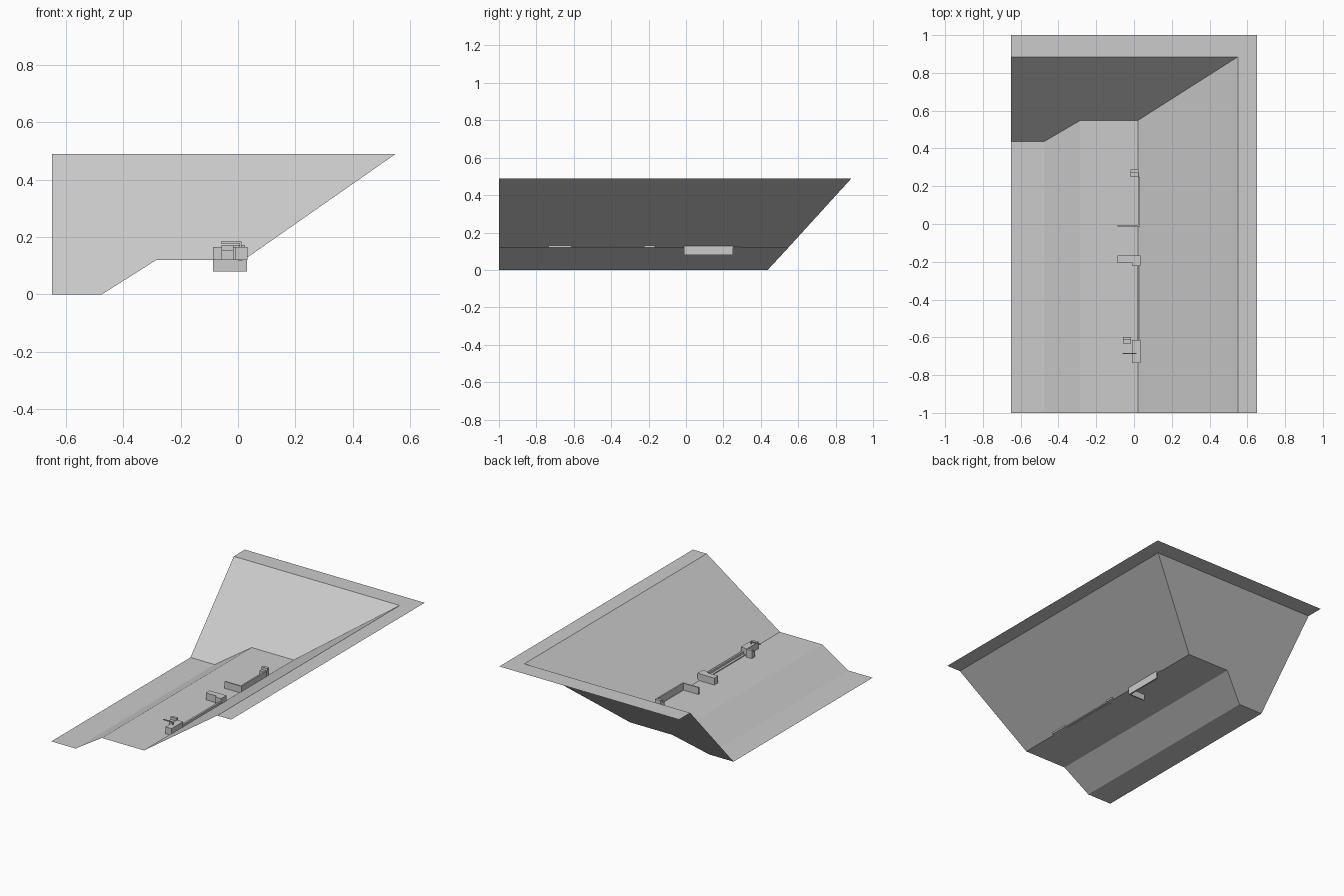
import bpy

if "Cube" in bpy.data.objects:
    bpy.data.objects.remove(bpy.data.objects["Cube"])

G = 0.12  # height of the middle terrace


def mesh_object(name, verts, faces):
    me = bpy.data.meshes.new(name)
    me.from_pydata(verts, [], faces)
    me.update()
    ob = bpy.data.objects.new(name, me)
    bpy.context.collection.objects.link(ob)
    return ob


def box(name, x, y, z):
    v = [(a, b, c) for c in z for b in y for a in x]
    f = [(0, 2, 3, 1), (4, 5, 7, 6), (0, 1, 5, 4),
         (2, 6, 7, 3), (0, 4, 6, 2), (1, 3, 7, 5)]
    return mesh_object(name, v, f)


# Terraced ground: cross-section (x, z) run from the front to the foot of the
# sloping back wall (y)
profile = [(-0.65, 0.0, 0.437), (-0.475, 0.0, 0.437), (-0.285, G, 0.548),
           (0.02, G, 0.548), (0.55, 0.49, 0.885)]
n = len(profile)
verts = [(x, -1, z) for x, z, y in profile] + [(x, y, z) for x, z, y in profile]
faces = [(i, i + 1, n + i + 1, n + i) for i in range(n - 1)]

# Sloping back wall and the flat rim along the right and back
k = len(verts)
verts += [(-0.65, 0.885, 0.49), (0.65, -1, 0.49), (0.65, 0.885, 0.49),
          (-0.65, 1, 0.49), (0.55, 1, 0.49), (0.65, 1, 0.49)]
faces += [(n, n + 1, n + 2, n + 3, n + 4, k),
          (n - 1, k + 1, k + 2, 2 * n - 1),
          (k, 2 * n - 1, k + 4, k + 3),
          (2 * n - 1, k + 2, k + 5, k + 4)]
mesh_object("terraced_ground", verts, faces)


# Crate with a lower step on its front half
def stepped_crate(name, x, y):
    mid = sum(y) / 2
    box(name + "_low", x, (y[0], mid), (G, 0.155))
    box(name + "_high", x, (mid, y[1]), (G, 0.172))


stepped_crate("rear_crate", (-0.018, 0.024), (0.25, 0.288))
stepped_crate("front_crate", (-0.058, -0.015), (-0.632, -0.597))

# L-shaped thin wall set into the terrace
box("long_wall", (0.022, 0.032), (-0.012, 0.25), (0.08, 0.165))
box("short_wall", (-0.088, 0.032), (-0.012, -0.004), (0.08, 0.165))

# Middle barrier block with its end pillar
box("barrier_block", (-0.088, 0.032), (-0.207, -0.167), (G, 0.165))
box("barrier_pillar", (-0.008, 0.034), (-0.222, -0.167), (G, 0.165))

# Low kerb strip joining the blocks
box("kerb_base", (0.0, 0.015), (-0.615, -0.22), (G - 0.002, 0.126))
box("kerb_rail", (0.015, 0.027), (-0.615, -0.22), (G, 0.14))

# Front block carrying a thin bar on a short post
box("front_block", (-0.01, 0.034), (-0.735, -0.615), (G, 0.165))
box("bar_post", (0.006, 0.012), (-0.688, -0.682), (0.165, 0.184))
box("thin_bar", (-0.06, 0.012), (-0.688, -0.682), (0.178, 0.184))
